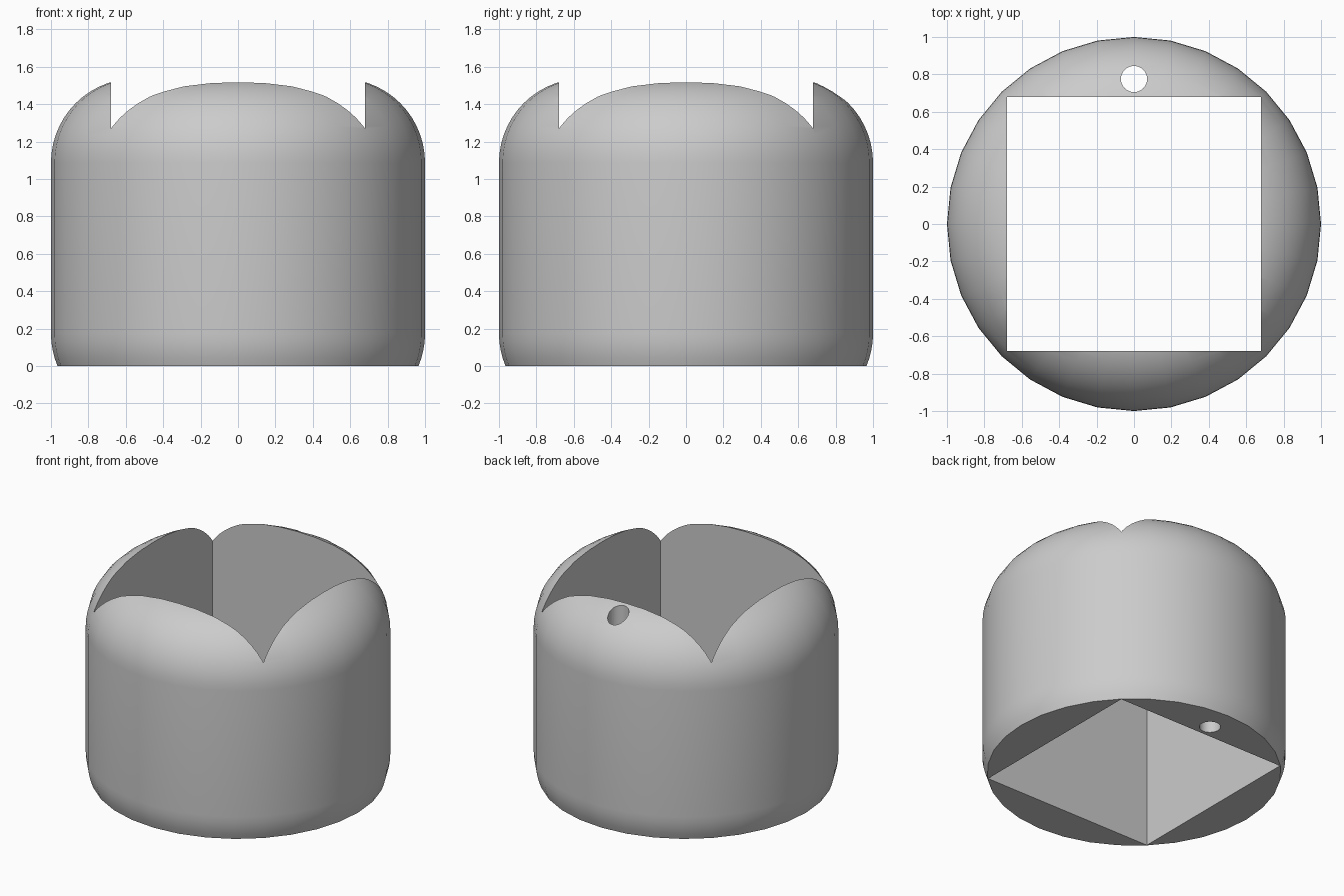
import bpy, bmesh
from math import sin, cos, pi, radians, asin

cube = bpy.data.objects.get("Cube")
if cube:
    bpy.data.objects.remove(cube)

SEGMENTS = 32
ROUND = 0.45          # radius of the rounded shoulders
CORE = 1 - ROUND      # radius where the shoulder arcs are centred
LOW, HIGH = 0.174, 1.087

grey = bpy.data.materials.new("plain grey")
grey.use_nodes = True
colour = (0.6, 0.6, 0.6, 1)
grey.diffuse_color = colour
grey.node_tree.nodes["Principled BSDF"].inputs["Base Color"].default_value = colour


def arc(centre_z, start, end, steps):
    """Points (radius, z) along a shoulder arc, angles in radians."""
    angles = [start + (end - start) * i / steps for i in range(steps + 1)]
    return [(CORE + ROUND * cos(a), centre_z + ROUND * sin(a)) for a in angles]


def lathe(name, profile):
    """Closed solid of revolution with flat caps."""
    bm = bmesh.new()
    rings = []
    for r, z in profile:
        rings.append([bm.verts.new((r * cos(2 * pi * i / SEGMENTS),
                                    r * sin(2 * pi * i / SEGMENTS), z))
                      for i in range(SEGMENTS)])
    for a, b in zip(rings, rings[1:]):
        for i in range(SEGMENTS):
            j = (i + 1) % SEGMENTS
            bm.faces.new((a[i], a[j], b[j], b[i]))
    bm.faces.new(rings[0][::-1])
    bm.faces.new(rings[-1])
    mesh = bpy.data.meshes.new(name)
    bm.to_mesh(mesh)
    bm.free()
    obj = bpy.data.objects.new(name, mesh)
    bpy.context.collection.objects.link(obj)
    return obj


def cut(target, cutter):
    """Subtract the cutter and discard it."""
    cutter.hide_render = True
    mod = target.modifiers.new("cut", "BOOLEAN")
    mod.operation = "DIFFERENCE"
    mod.solver = "EXACT"
    mod.object = cutter
    bpy.context.view_layer.objects.active = target
    bpy.ops.object.modifier_apply(modifier=mod.name)
    bpy.data.objects.remove(cutter)


# Rounded drum with a flat base
profile = arc(LOW, -asin(LOW / ROUND), 0, 4) + arc(HIGH, 0, pi / 2, 14)
body = lathe("round_body", profile)
body.data.materials.append(grey)

# Square opening through the middle
bpy.ops.mesh.primitive_cube_add(size=1, location=(0, 0, 0.8))
opening = bpy.context.object
opening.scale = (1.36, 1.36, 3)
cut(body, opening)

# Small round hole through the back wall
bpy.ops.mesh.primitive_cylinder_add(vertices=32, radius=0.07, depth=3,
                                    location=(0, 0.775, 0.8))
cut(body, bpy.context.object)

# Smooth outside, sharp cut edges
bpy.ops.object.select_all(action="DESELECT")
body.select_set(True)
bpy.context.view_layer.objects.active = body
bpy.ops.object.shade_smooth_by_angle(angle=radians(30))
